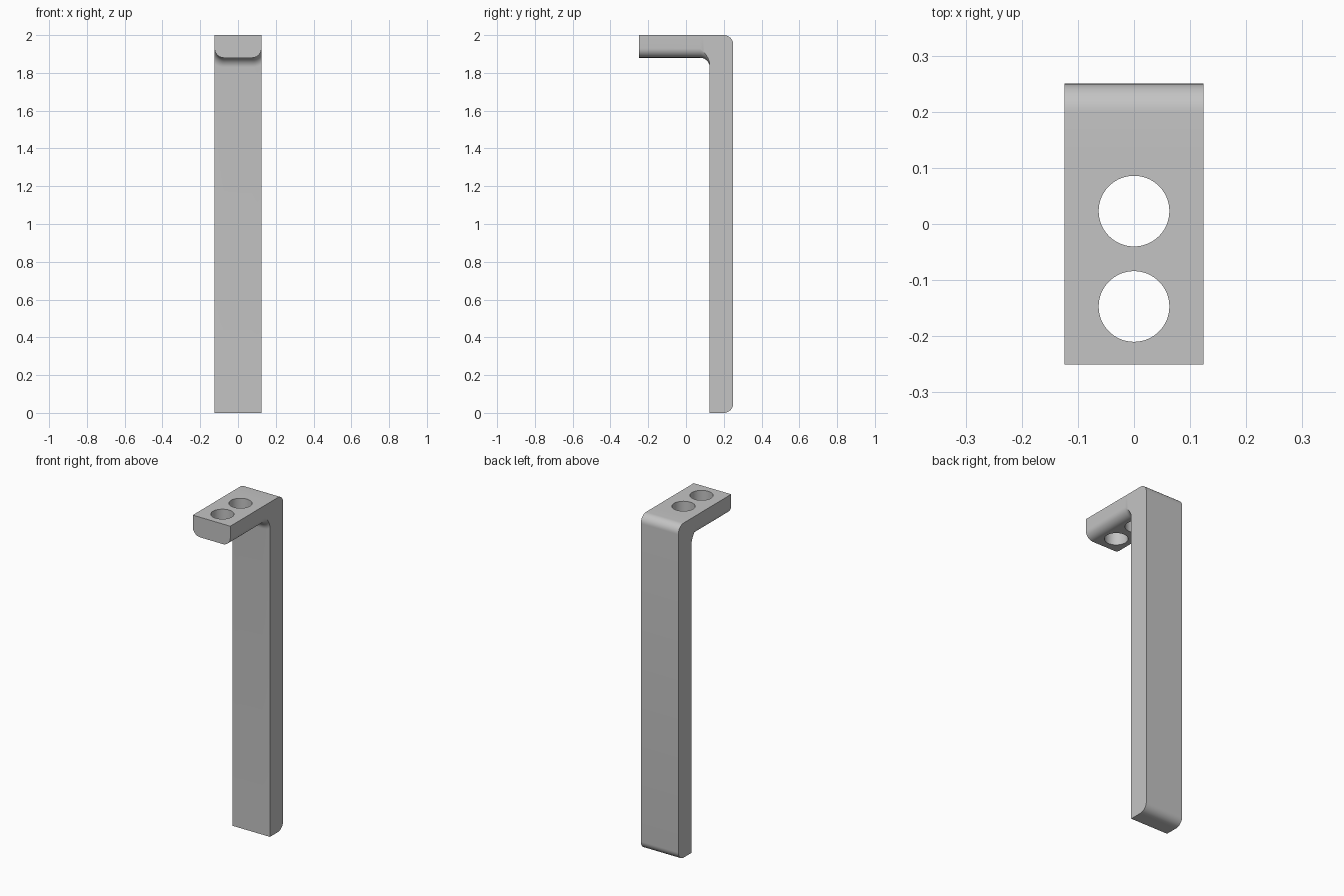
import bpy, bmesh
from math import sin, cos, acos, pi, sqrt, radians

cube = bpy.data.objects.get("Cube")
if cube:
    bpy.data.objects.remove(cube, do_unlink=True)

W = 0.124        # half width
TOP = 2.0
BOTTOM = 1.88    # underside of the arm
FRONT, STEM, BACK = -0.25, 0.125, 0.25
R = 0.05         # radius of every rounding
N = 10           # steps per quarter round

grey = bpy.data.materials.new("satin_grey")
grey.use_nodes = True
colour = (0.55, 0.55, 0.55, 1)
grey.diffuse_color = colour
grey.node_tree.nodes["Principled BSDF"].inputs["Base Color"].default_value = colour


def mirrored(half):
    """Closed outline from its right half, listed from top to middle."""
    return half + [(-x, z) for x, z in reversed(half)]


def arm_section(spread):
    """Arm outline with round lower edges, grown outward but kept within the width."""
    rad = R + spread
    start = acos(R / rad)
    angles = [start + (pi / 2 - start) * i / N for i in range(N + 1)]
    return mirrored([(W, TOP)] + [(W - R + rad * cos(a), BOTTOM + R - rad * sin(a)) for a in angles])


def stem_section(drop, xs):
    """Full height outline, shortened at both ends by drop."""
    return mirrored([(W, TOP - drop)] + [(x, drop) for x in xs])


# Arm, flaring into the inner fillet
sections = [(FRONT, arm_section(0))]
for i in range(N + 1):
    a = pi / 2 * i / N
    sections.append((STEM - R + R * sin(a), arm_section(R * (1 - cos(a)))))

# Upright, with rounded back edges at the top and foot
xs = [x for x, z in sections[-1][1][1:N + 2]]
sections.append((STEM, stem_section(0, xs)))
for i in range(N + 1):
    a = pi / 2 * i / N
    sections.append((BACK - R + R * sin(a), stem_section(R * (1 - cos(a)), xs)))

# Skin the sections into one solid
bm = bmesh.new()
rings = [[bm.verts.new((x, y, z)) for x, z in outline] for y, outline in sections]
for a, b in zip(rings, rings[1:]):
    for i in range(len(a)):
        j = (i + 1) % len(a)
        bm.faces.new((a[i], a[j], b[j], b[i]))
bm.faces.new(rings[0])
bm.faces.new(rings[-1])
bmesh.ops.recalc_face_normals(bm, faces=bm.faces)
mesh = bpy.data.meshes.new("bracket")
bm.to_mesh(mesh)
bm.free()
mesh.materials.append(grey)
bracket = bpy.data.objects.new("bracket", mesh)
bpy.context.collection.objects.link(bracket)

# Two through holes in the arm
cutters = []
for y in (0.023, -0.147):
    bpy.ops.mesh.primitive_cylinder_add(vertices=64, radius=0.063, depth=0.4, location=(0, y, TOP))
    cutter = bpy.context.object
    cutter.name = "hole_cutter"
    cutter.data.materials.append(grey)
    cutters.append(cutter)
    cut = bracket.modifiers.new("hole", "BOOLEAN")
    cut.operation = "DIFFERENCE"
    cut.solver = "EXACT"
    cut.object = cutter

bpy.ops.object.select_all(action="DESELECT")
bracket.select_set(True)
bpy.context.view_layer.objects.active = bracket
for name in [m.name for m in bracket.modifiers]:
    bpy.ops.object.modifier_apply(modifier=name)
for cutter in cutters:
    bpy.data.objects.remove(cutter, do_unlink=True)
bpy.ops.object.shade_smooth_by_angle(angle=radians(30))
